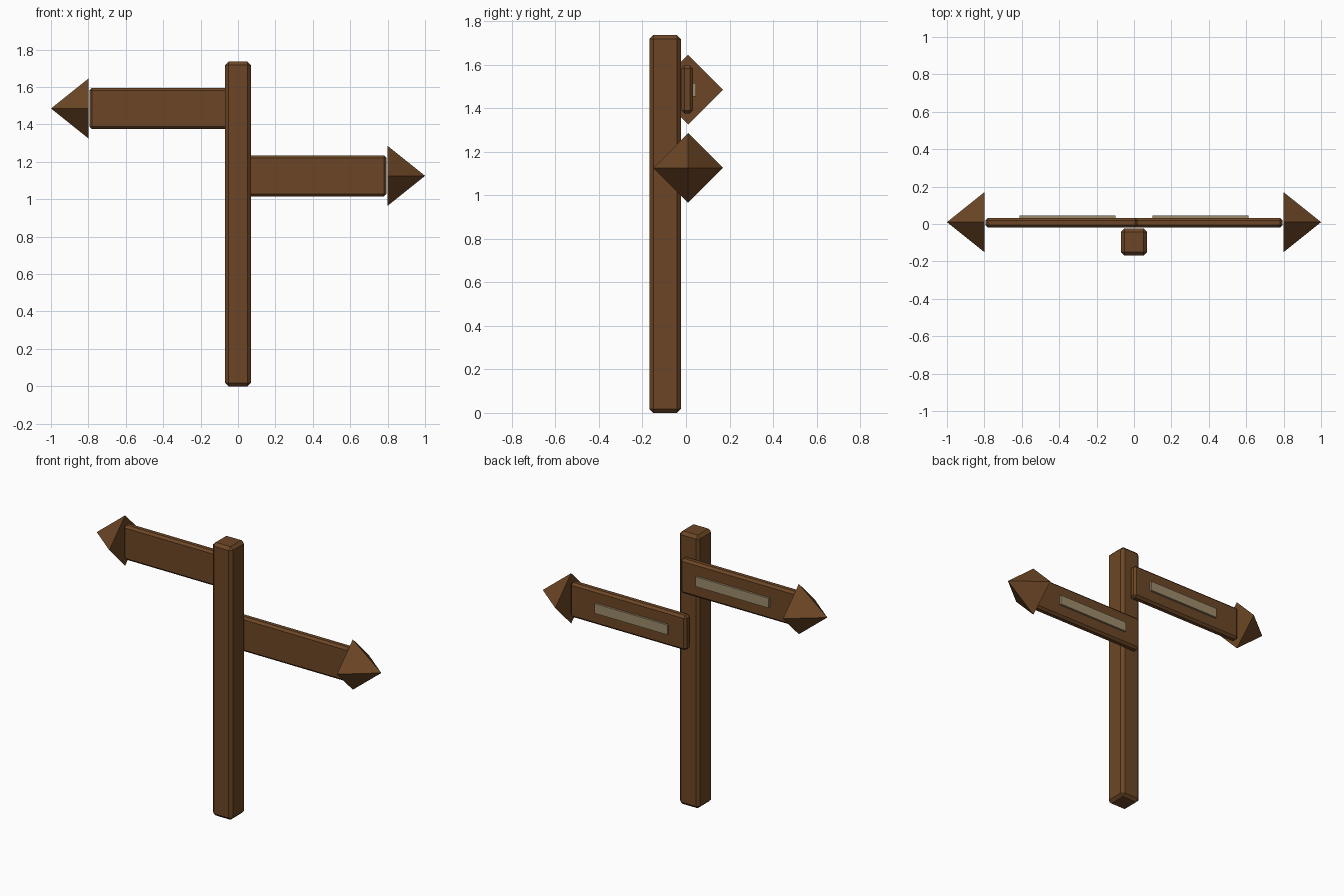
import bpy, bmesh, math
from mathutils import Matrix, Vector

if "Cube" in bpy.data.objects:
    bpy.data.objects.remove(bpy.data.objects["Cube"])


def material(name, rgb):
    m = bpy.data.materials.new(name)
    m.diffuse_color = (*rgb, 1)
    m.use_nodes = True
    m.node_tree.nodes["Principled BSDF"].inputs["Base Color"].default_value = m.diffuse_color
    return m


WOOD = material("brown wood", (0.150, 0.062, 0.019))
LABEL = material("beige label", (0.340, 0.262, 0.150))


def finish(bm, name, mat):
    bmesh.ops.recalc_face_normals(bm, faces=bm.faces)
    me = bpy.data.meshes.new(name)
    bm.to_mesh(me)
    bm.free()
    me.materials.append(mat)
    ob = bpy.data.objects.new(name, me)
    bpy.context.collection.objects.link(ob)
    return ob


def box(name, lo, hi, mat, bevel=0.0):
    """Box between two corners, with an optional flat chamfer."""
    lo, hi = Vector(lo), Vector(hi)
    bm = bmesh.new()
    bmesh.ops.create_cube(bm, size=1, matrix=Matrix.Translation((lo + hi) / 2)
                          @ Matrix.Diagonal((*(hi - lo), 1)))
    if bevel:
        bmesh.ops.bevel(bm, geom=bm.edges[:], offset=bevel, segments=1,
                        affect='EDGES')
    return finish(bm, name, mat)


def arrow_head(name, side, z):
    """Four-sided pyramid with its corners up, down, front and back."""
    bm = bmesh.new()
    bmesh.ops.create_cone(
        bm, cap_ends=True, segments=4, radius1=0.16, radius2=0, depth=0.2,
        matrix=Matrix.Translation((side * 0.9, 0.01, z))
        @ Matrix.Rotation(side * math.pi / 2, 4, 'Y'))
    bmesh.ops.remove_doubles(bm, verts=bm.verts, dist=1e-5)
    return finish(bm, name, WOOD)


# Post
box("post", (-0.07, -0.168, 0), (0.07, -0.024, 1.735), WOOD, 0.018)

# Two arrow signs pointing opposite ways, with a label on the back face
for prefix, side, z in (("upper", -1, 1.485), ("lower", 1, 1.125)):
    x0, x1 = sorted((-side * 0.02, side * 0.795))
    box(prefix + "_board", (x0, -0.02, z - 0.11), (x1, 0.032, z + 0.11),
        WOOD, 0.014)
    p0, p1 = sorted((side * 0.10, side * 0.612))
    box(prefix + "_label", (p0, 0.028, z - 0.031), (p1, 0.045, z + 0.031), LABEL)
    arrow_head(prefix + "_arrow_head", side, z)
